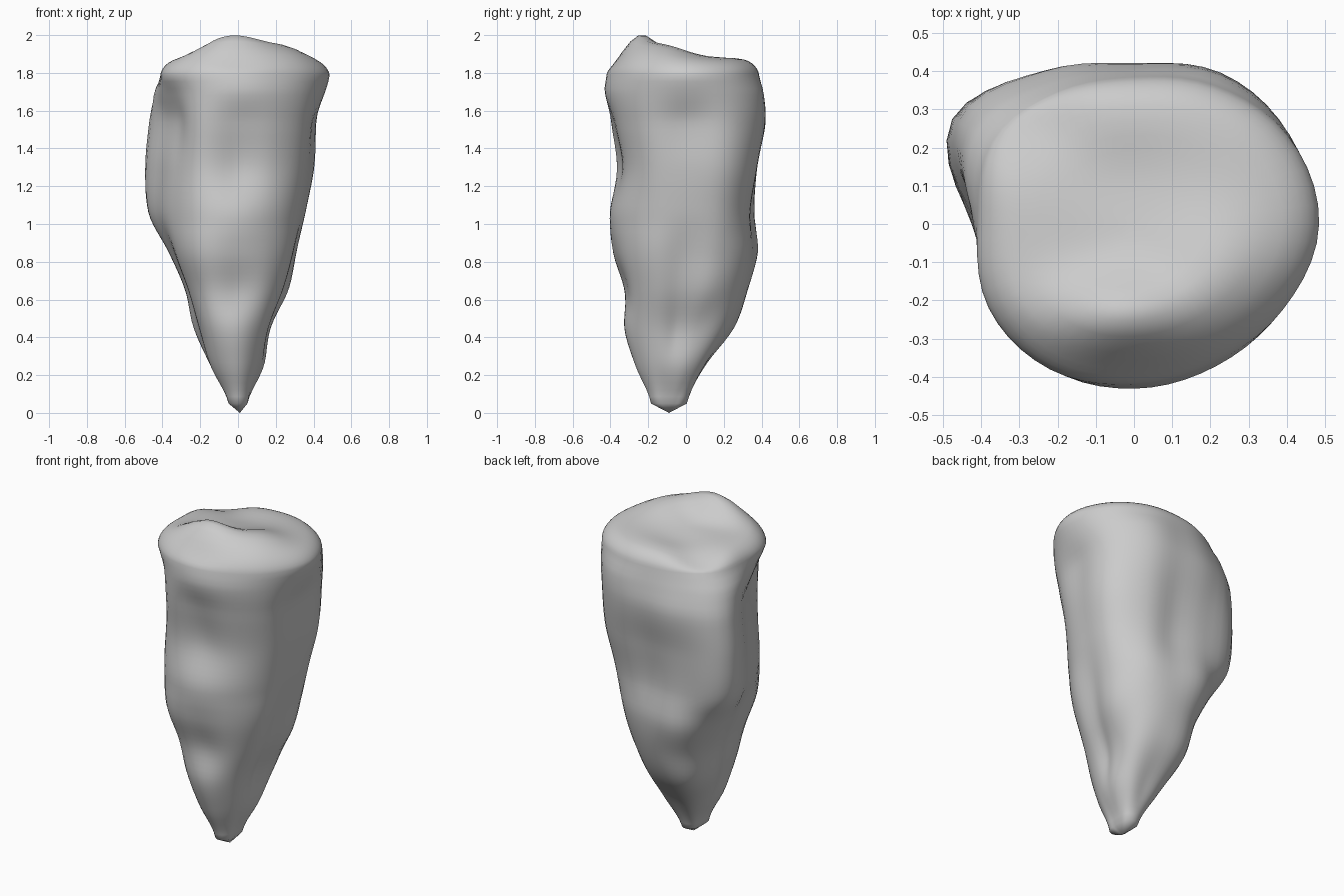
import bpy, bmesh, math

if "Cube" in bpy.data.objects:
    bpy.data.objects.remove(bpy.data.objects["Cube"])

# height, then the radius every 30 degrees (counter-clockwise from +x)
SECTIONS = [
    (0.05, .05, .057, .08, .09, .08, .057, .05, .057, .085, .10, .085, .057),
    (0.25, .13, .155, .175, .165, .185, .165, .14, .165, .19, .20, .165, .135),
    (0.45, .15, .20, .275, .295, .325, .27, .21, .23, .275, .275, .23, .185),
    (0.65, .235, .305, .34, .355, .375, .32, .26, .295, .325, .28, .285, .265),
    (0.85, .29, .35, .375, .375, .435, .415, .34, .37, .405, .36, .345, .325),
    (1.05, .345, .39, .375, .34, .415, .525, .42, .40, .425, .40, .375, .355),
    (1.30, .385, .445, .42, .37, .43, .55, .415, .39, .41, .34, .365, .385),
    (1.55, .40, .46, .455, .42, .465, .53, .39, .355, .43, .385, .405, .42),
    (1.70, .46, .47, .45, .405, .43, .485, .42, .40, .435, .43, .43, .445),
    (1.79, .485, .465, .42, .385, .40, .43, .41, .44, .44, .42, .42, .45),
]
SIDES, STEPS, RIM = 60, 48, 1.79


def cubic(a, b, c, d, t):
    """Catmull-Rom blend between b and c."""
    return b + 0.5 * t * (c - a + t * (2*a - 5*b + 4*c - d + t * (3*(b - c) + d - a)))


def section_radius(row, k):
    f = 12 * k / SIDES
    i = int(f)
    return cubic(*[row[1 + (i + n) % 12] for n in (-1, 0, 1, 2)], f - i)


def outline(z):
    """Cross-section of the body at height z."""
    i = 0
    while i < len(SECTIONS) - 2 and z > SECTIONS[i + 1][0]:
        i += 1
    rows = [SECTIONS[max(0, min(len(SECTIONS) - 1, i + n))] for n in (-1, 0, 1, 2)]
    t = (z - rows[1][0]) / (rows[2][0] - rows[1][0])
    cy = -0.09 * max(0, 1 - z)
    pts = []
    for k in range(SIDES):
        r = cubic(*[section_radius(row, k) for row in rows], t)
        a = 2 * math.pi * k / SIDES
        pts.append((r * math.cos(a), cy + r * math.sin(a)))
    return pts


def bump(x, y, cx, cy, wx, wy):
    return math.exp(-((x - cx) / wx) ** 2 - ((y - cy) / wy) ** 2)


def crown(x, y):
    """Height of the uneven top."""
    return (1.885 + 0.115 * bump(x, y, -0.03, -0.24, 0.2, 0.11)
            + 0.06 * bump(x, y, 0.22, -0.12, 0.17, 0.16)
            - 0.02 * bump(x, y, -0.08, 0.14, 0.2, 0.12)
            - 0.06 * bump(x, y, -0.3, 0.28, 0.16, 0.12)
            - 0.03 * bump(x, y, 0.02, -0.41, 0.18, 0.06))


bm = bmesh.new()
rings = []
# tapering body
for i in range(STEPS + 1):
    z = 0.05 + (RIM - 0.05) * i / STEPS
    rings.append([bm.verts.new((x, y, z)) for x, y in outline(z)])
# rounded crown
rim = outline(RIM)
for s in (0.99, 0.97, 0.94, 0.9, 0.85, 0.8, 0.7, 0.6, 0.5, 0.4, 0.3, 0.2, 0.1):
    rings.append([bm.verts.new((x * s, y * s, RIM + (crown(x * s, y * s) - RIM)
                                * (1 - s ** 7) ** 0.65)) for x, y in rim])
for a, b in zip(rings, rings[1:]):
    for k in range(SIDES):
        n = (k + 1) % SIDES
        bm.faces.new((a[k], a[n], b[n], b[k]))
# closed tip and crown centre
tip = bm.verts.new((0.01, -0.09, 0))
top = bm.verts.new((0, 0, crown(0, 0)))
for k in range(SIDES):
    n = (k + 1) % SIDES
    bm.faces.new((tip, rings[0][n], rings[0][k]))
    bm.faces.new((top, rings[-1][k], rings[-1][n]))
bmesh.ops.recalc_face_normals(bm, faces=bm.faces)
mesh = bpy.data.meshes.new("tapered_stone")
bm.to_mesh(mesh)
bm.free()
stone = bpy.data.objects.new("tapered_stone", mesh)
bpy.context.collection.objects.link(stone)
for p in mesh.polygons:
    p.use_smooth = True
